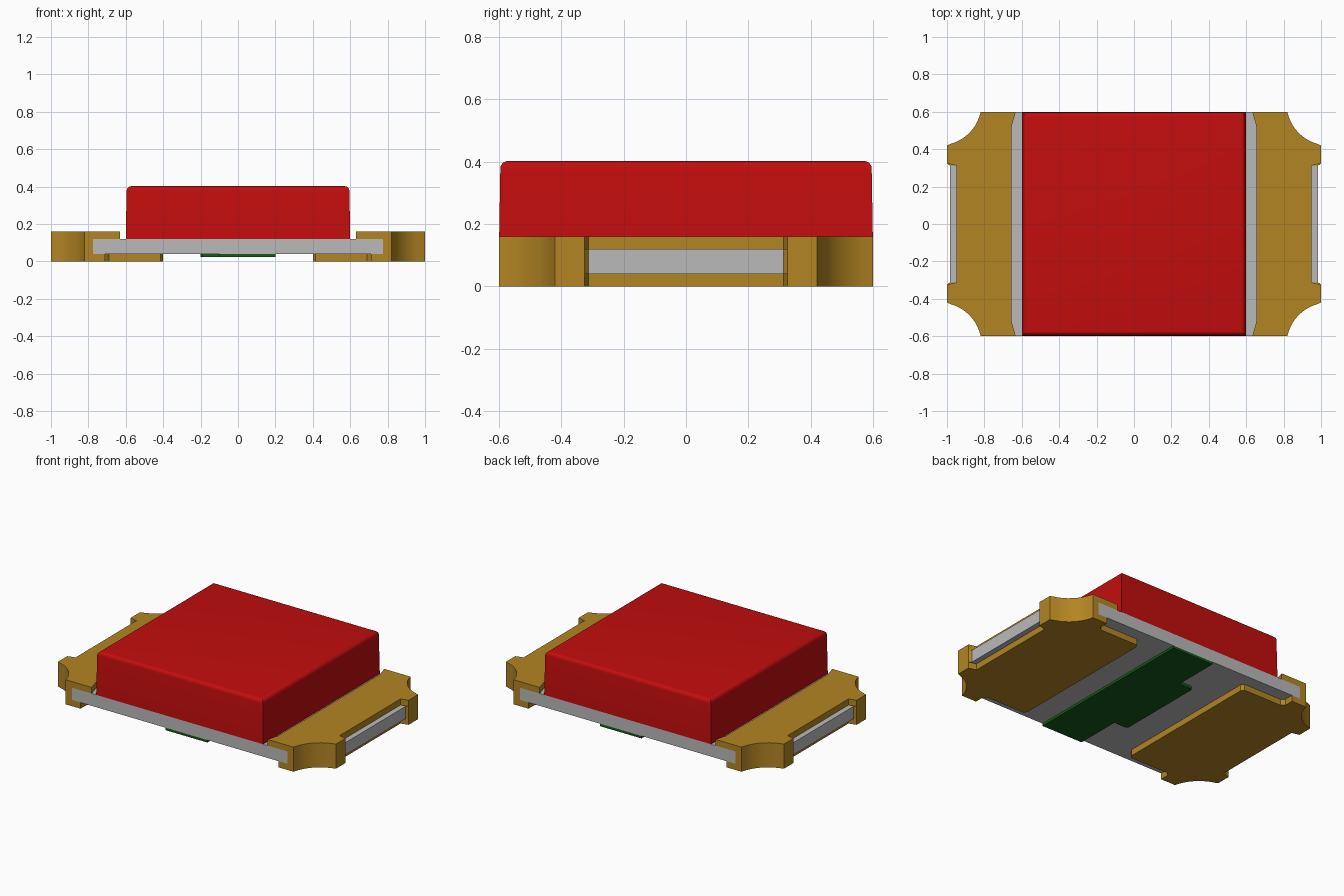
import bpy, bmesh, math

cube = bpy.data.objects.get("Cube")
if cube:
    bpy.data.objects.remove(cube, do_unlink=True)


def material(name, rgb):
    m = bpy.data.materials.new(name)
    m.use_nodes = True
    m.diffuse_color = (*rgb, 1)
    m.node_tree.nodes["Principled BSDF"].inputs["Base Color"].default_value = (*rgb, 1)
    return m


gold = material("gold", (0.45, 0.235, 0.016))
red = material("red", (0.545, 0.004, 0.004))
grey = material("light grey", (0.49, 0.49, 0.49))
green = material("dark green", (0.006, 0.105, 0.008))


def prism(bm, pts, z0, z1):
    """Add an upright prism with the given outline."""
    low = [bm.verts.new((x, y, z0)) for x, y in pts]
    high = [bm.verts.new((x, y, z1)) for x, y in pts]
    n = len(pts)
    bm.faces.new(low[::-1])
    bm.faces.new(high)
    for i in range(n):
        j = (i + 1) % n
        bm.faces.new((low[i], low[j], high[j], high[i]))


def finish(name, bm, mat, smooth=False):
    bmesh.ops.recalc_face_normals(bm, faces=bm.faces[:])
    me = bpy.data.meshes.new(name)
    bm.to_mesh(me)
    bm.free()
    me.materials.append(mat)
    ob = bpy.data.objects.new(name, me)
    bpy.context.collection.objects.link(ob)
    if smooth:
        bpy.ops.object.select_all(action='DESELECT')
        ob.select_set(True)
        bpy.context.view_layer.objects.active = ob
        bpy.ops.object.shade_smooth_by_angle(angle=math.radians(30))
    return ob


def mirror_y(pts):
    """Close a half outline (y > 0) with its mirror image."""
    return pts + [(x, -y) for x, y in reversed(pts)]


# Concave corner scoop, from the long side to the end
cx, cy = 1.04, 0.645
r = math.hypot(cx - 0.82, cy - 0.6)
a0 = math.atan2(0.6 - cy, 0.82 - cx) + 2 * math.pi
a1 = math.atan2(0.42 - cy, 1.0 - cx) + 2 * math.pi
scoop = [(cx + r * math.cos(a0 + (a1 - a0) * i / 12),
          cy + r * math.sin(a0 + (a1 - a0) * i / 12)) for i in range(13)]
scoop[0], scoop[-1] = (0.82, 0.6), (1.0, 0.42)
notch = [(1.0, 0.325), (0.95, 0.312)]

# Terminals: upper pad, lower pad and corner pillars at each end
upper = mirror_y([(0.655, 0.52), (0.632, 0.6)] + scoop + notch)
lower = mirror_y([(0.40, 0.50), (0.415, 0.52), (0.69, 0.52), (0.712, 0.54),
                  (0.712, 0.6)] + scoop + notch)
pillar = [(0.775, 0.6)] + scoop + [(1.0, 0.325), (0.985, 0.312), (0.90, 0.312), (0.775, 0.5)]

for name, s in (("left_terminal", 1), ("right_terminal", -1)):
    bm = bmesh.new()
    prism(bm, [(s * x, y) for x, y in upper], 0.12, 0.16)
    prism(bm, [(s * x, y) for x, y in lower], 0.0, 0.04)
    for t in (1, -1):
        prism(bm, [(s * x, t * y) for x, y in pillar], 0.04, 0.12)
    bmesh.ops.remove_doubles(bm, verts=bm.verts[:], dist=0.0005)
    # Drop the buried caps where pillars meet the pads
    finish(name, bm, gold, True)

# Substrate board with narrower tongues reaching through the terminals
half = [(-0.985, 0.312), (-0.90, 0.312), (-0.775, 0.5), (-0.775, 0.6),
        (0.775, 0.6), (0.775, 0.5), (0.90, 0.312), (0.985, 0.312)]
bm = bmesh.new()
prism(bm, mirror_y(half), 0.04, 0.12)
finish("board", bm, grey)

# Lens block with a slight draft and rounded top edges
bm = bmesh.new()
prism(bm, [(-0.6, -0.6), (0.6, -0.6), (0.6, 0.6), (-0.6, 0.6)], 0.12, 0.402)
for v in bm.verts:
    if v.co.z > 0.3:
        v.co.x *= 0.992
        v.co.y *= 0.992
top_edges = [e for e in bm.edges if all(v.co.z > 0.3 for v in e.verts)]
bmesh.ops.bevel(bm, geom=top_edges, offset=0.024, segments=5, profile=0.5, affect='EDGES')
finish("lens", bm, red, True)

# Polarity mark under the board
bm = bmesh.new()
prism(bm, mirror_y([(0.2, 0.6), (-0.1, 0.6), (-0.1, 0.3), (-0.19, 0.3), (-0.2, 0.29)]),
      0.024, 0.04)
finish("polarity_mark", bm, green)
